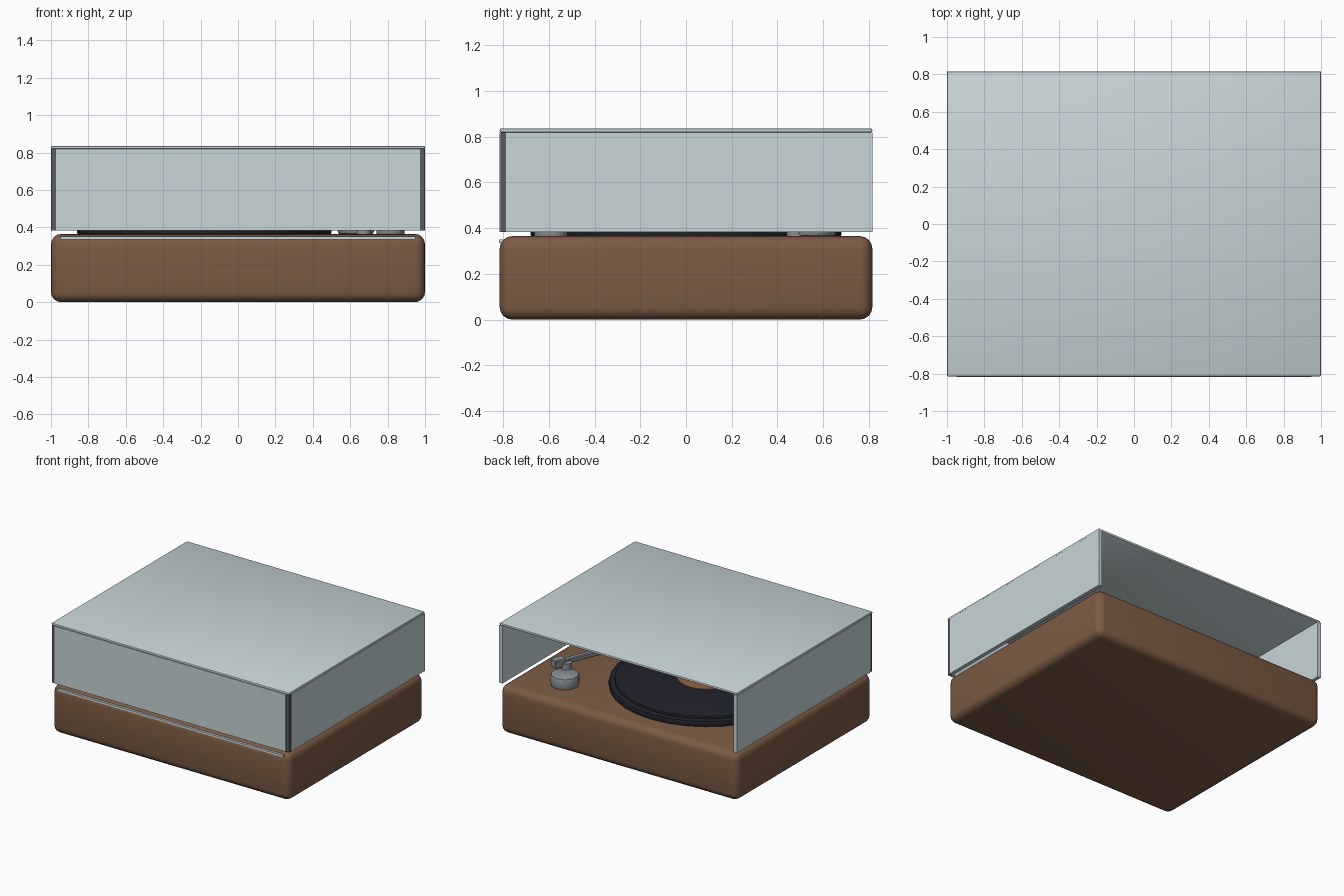
import bpy, math
from mathutils import Vector

old = bpy.data.objects.get("Cube")
if old:
    bpy.data.objects.remove(old, do_unlink=True)


def material(name, rgb):
    m = bpy.data.materials.new(name)
    m.use_nodes = True
    m.diffuse_color = (*rgb, 1)
    m.node_tree.nodes["Principled BSDF"].inputs["Base Color"].default_value = (*rgb, 1)
    return m


wood = material("walnut wood", (0.2, 0.105, 0.057))
acrylic = material("pale acrylic", (0.58, 0.67, 0.69))
shadow_grey = material("dark grey", (0.1, 0.11, 0.12))
black = material("black vinyl", (0.015, 0.015, 0.024))
metal = material("grey metal", (0.26, 0.28, 0.31))
label_brown = material("label brown", (0.3, 0.13, 0.06))


def finish(name, mat, bevel, segments):
    ob = bpy.context.object
    ob.name = name
    ob.data.materials.append(mat)
    bpy.ops.object.transform_apply(location=False, rotation=False, scale=True)
    if bevel:
        mod = ob.modifiers.new("Bevel", "BEVEL")
        mod.width, mod.segments = bevel, segments
        bpy.ops.object.modifier_apply(modifier=mod.name)
    bpy.ops.object.shade_smooth_by_angle(angle=math.radians(35))
    return ob


def box(name, low, high, mat, bevel=0, segments=1):
    low, high = Vector(low), Vector(high)
    bpy.ops.mesh.primitive_cube_add(size=1, location=(low + high) / 2)
    bpy.context.object.scale = high - low
    return finish(name, mat, bevel, segments)


def disc(name, x, y, bottom, top, radius, mat, bevel=0, sides=32):
    bpy.ops.mesh.primitive_cylinder_add(vertices=sides, radius=radius,
                                        depth=top - bottom,
                                        location=(x, y, (bottom + top) / 2))
    return finish(name, mat, bevel, 2)


def bar(name, start, end, width, height, mat):
    start, end = Vector(start), Vector(end)
    way = end - start
    bpy.ops.mesh.primitive_cube_add(size=1, location=(start + end) / 2,
                                    rotation=way.to_track_quat("Y", "Z").to_euler())
    bpy.context.object.scale = (width, way.length, height)
    return finish(name, mat, 0.006, 1)


# Rounded wooden plinth and front trim
W, D, T = 1.0, 0.815, 0.028
box("plinth", (-W, -D, 0), (W, D, 0.365), wood, 0.055, 4)
box("front_trim", (-0.95, -D - 0.002, 0.335), (0.95, -0.8, 0.35), acrylic)

# Dust cover, open at the back and underneath
LOW, TOP = 0.382, 0.836
box("cover_top", (-W, -D, TOP - 0.018), (W, D, TOP), acrylic, 0.008, 2)
box("cover_front", (-W + T, -D, LOW), (W - T, -D + T, TOP - 0.018), acrylic)
for side, name in ((-1, "right"), (1, "left")):
    edges = sorted((side * W, side * (W - T)))
    box("cover_side_" + name, (edges[0], -D + T, LOW),
        (edges[1], D, TOP - 0.018), acrylic)
    posts = sorted((side * (W - 0.003), side * (W - T)))
    box("cover_corner_" + name, (posts[0], -D + 0.003, LOW),
        (posts[1], -D + T, TOP - 0.018), shadow_grey)

# Platter with record, label and spindle
PX = -0.18
disc("platter", PX, 0, 0.36, 0.408, 0.68, black, 0.012)
disc("record", PX, 0, 0.405, 0.428, 0.64, black, 0.006)
disc("record_label", PX, 0, 0.425, 0.433, 0.21, label_brown)
disc("spindle", PX, 0, 0.42, 0.48, 0.018, metal, sides=12)

# Tonearm with pivot, counterweight and head
disc("tonearm_base", 0.63, 0.555, 0.36, 0.455, 0.105, metal, 0.025, 10)
disc("tonearm_post", 0.67, 0.48, 0.36, 0.5, 0.04, metal, sides=12)
rear, tip = Vector((0.72, 0.54, 0.5)), Vector((0.42, -0.18, 0.49))
along = (tip - rear).normalized()
bar("tonearm", rear, tip, 0.04, 0.035, metal)
bar("counterweight", rear - along * 0.02, rear + along * 0.07, 0.065, 0.06, metal)
bar("tonearm_head", tip - along * 0.02, tip + along * 0.12, 0.075, 0.045, shadow_grey)
bar("stylus", tip + along * 0.08, tip + along * 0.08 - Vector((0, 0, 0.06)),
    0.02, 0.02, shadow_grey)

# Control knob at the front
disc("control_knob", 0.815, -0.59, 0.36, 0.42, 0.075, metal, 0.008, 20)
